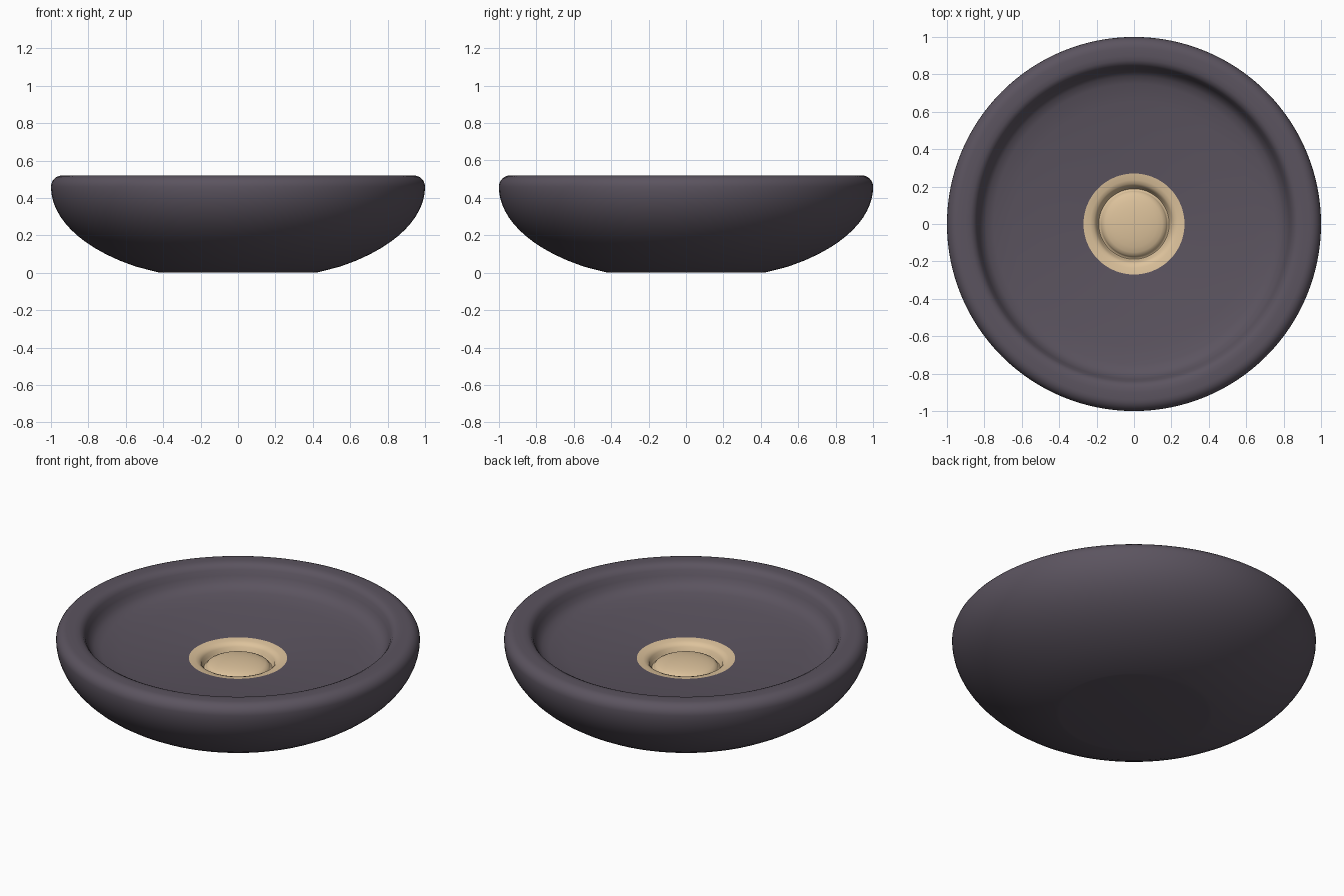
import bpy, bmesh, math

if "Cube" in bpy.data.objects:
    bpy.data.objects.remove(bpy.data.objects["Cube"])

SEG = 128


def material(name, rgb):
    m = bpy.data.materials.new(name)
    m.diffuse_color = (*rgb, 1)
    m.use_nodes = True
    m.node_tree.nodes["Principled BSDF"].inputs["Base Color"].default_value = m.diffuse_color
    return m


def lathe(name, profile, mat):
    """Spin an (r, z) profile round the z axis; r = 0 points become poles."""
    bm = bmesh.new()
    rings = []
    for r, z in profile:
        if r == 0:
            rings.append([bm.verts.new((0, 0, z))] * SEG)
        else:
            rings.append([bm.verts.new((r * math.cos(2 * math.pi * i / SEG),
                                        r * math.sin(2 * math.pi * i / SEG), z))
                          for i in range(SEG)])
    for a, b in zip(rings, rings[1:]):
        for i in range(SEG):
            j = (i + 1) % SEG
            loop = list(dict.fromkeys((a[i], a[j], b[j], b[i])))
            bm.faces.new(loop)
    me = bpy.data.meshes.new(name)
    bm.to_mesh(me)
    bm.free()
    me.materials.append(mat)
    ob = bpy.data.objects.new(name, me)
    bpy.context.collection.objects.link(ob)
    bpy.ops.object.select_all(action='DESELECT')
    ob.select_set(True)
    bpy.context.view_layer.objects.active = ob
    bpy.ops.object.shade_smooth_by_angle(angle=math.radians(40))
    return ob


plum = material("dark plum ceramic", (0.105, 0.088, 0.115))
tan = material("tan brass", (0.72, 0.54, 0.33))

# Basin: flat foot, elliptical outside, rounded rim, steep inner lip, shallow floor
outer = [(0, 0), (0.41, 0), (0.43, 0.003)]
for k in range(1, 15):
    z = 0.46 * k / 14
    outer.append((math.sqrt(1 - ((0.46 - z) / 0.51) ** 2), z))
rim = [(0.94 + 0.06 * math.cos(t), 0.46 + 0.06 * math.sin(t))
       for t in [math.radians(a) for a in range(15, 91, 15)]]
inner = [(0.90, 0.52), (0.875, 0.518), (0.855, 0.508), (0.842, 0.49),
         (0.83, 0.46), (0.815, 0.43), (0.79, 0.407), (0.75, 0.393),
         (0.65, 0.378), (0.5, 0.363), (0.38, 0.353), (0.27, 0.345)]
lathe("basin", outer + rim + inner, plum)

# Drain: flange continuing the floor, groove and domed plug
flange = [(0.27, 0.345), (0.235, 0.341), (0.215, 0.334), (0.202, 0.32),
          (0.196, 0.30), (0.188, 0.287), (0.18, 0.29), (0.175, 0.298)]
dome = [(0.175 * math.cos(t), 0.298 + 0.037 * math.sin(t))
        for t in [math.radians(a) for a in range(15, 90, 15)]]
lathe("drain", flange + dome + [(0, 0.335)], tan)
